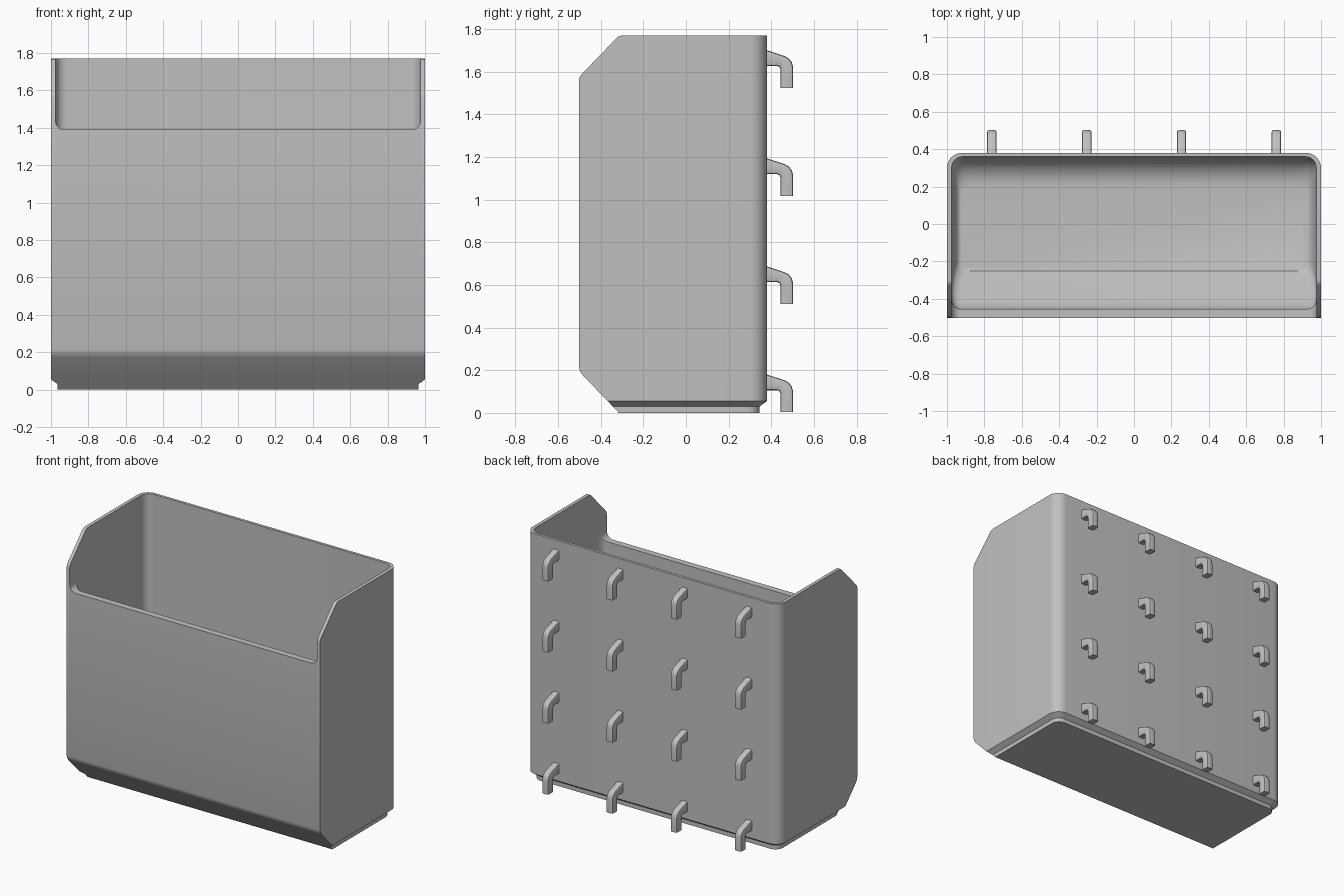
import bpy, bmesh
from math import sin, cos, pi, radians

if "Cube" in bpy.data.objects:
    bpy.data.objects.remove(bpy.data.objects["Cube"])

grey = bpy.data.materials.new("plain grey")
grey.use_nodes = True
COLOR = (0.53, 0.53, 0.53, 1)
grey.diffuse_color = COLOR
grey.node_tree.nodes["Principled BSDF"].inputs["Base Color"].default_value = COLOR


def finish(name, bm):
    bmesh.ops.recalc_face_normals(bm, faces=bm.faces[:])
    mesh = bpy.data.meshes.new(name)
    bm.to_mesh(mesh)
    bm.free()
    mesh.materials.append(grey)
    obj = bpy.data.objects.new(name, mesh)
    bpy.context.collection.objects.link(obj)
    return obj


def smooth(obj):
    bpy.ops.object.select_all(action="DESELECT")
    obj.select_set(True)
    bpy.context.view_layer.objects.active = obj
    bpy.ops.object.shade_smooth_by_angle(angle=radians(32))


def corner(cx, cy, r, start, steps=8):
    """Quarter arc, or a single point when the radius is zero."""
    if r == 0:
        return [(cx, cy)]
    angles = [start + pi / 2 * i / steps for i in range(steps + 1)]
    return [(cx + r * cos(a), cy + r * sin(a)) for a in angles]


def plan(w, front, back, rf, rb):
    """Rectangle with separate front and back corner radii."""
    return (corner(w - rb, back - rb, rb, 0) + corner(rb - w, back - rb, rb, pi / 2)
            + corner(rf - w, front + rf, rf, pi) + corner(w - rf, front + rf, rf, 1.5 * pi))


def loft(name, levels):
    """Skin a stack of plans, given as (z, half width, front, back, rf, rb)."""
    bm = bmesh.new()
    rings = [[bm.verts.new((x, y, z)) for x, y in plan(*args)] for z, *args in levels]
    n = len(rings[0])
    for a, b in zip(rings, rings[1:]):
        for i in range(n):
            j = (i + 1) % n
            bm.faces.new((a[i], a[j], b[j], b[i]))
    bm.faces.new(rings[0])
    bm.faces.new(rings[-1])
    return finish(name, bm)


def extrude(name, points, direction):
    """Prism from a flat outline."""
    bm = bmesh.new()
    face = bm.faces.new([bm.verts.new(p) for p in points])
    ext = bmesh.ops.extrude_face_region(bm, geom=[face])
    moved = [v for v in ext["geom"] if isinstance(v, bmesh.types.BMVert)]
    bmesh.ops.translate(bm, verts=moved, vec=direction)
    return finish(name, bm)


# Outer shell: stepped foot, chamfered front, rounded back corners
shell = [(0, .965, -.315, .345, 0, .06), (.03, .965, -.343, .345, 0, .06),
         (.055, 1, -.367, .38, 0, .08), (.175, 1, -.483, .38, 0, .08),
         (.195, 1, -.497, .38, 0, .08), (.215, 1, -.502, .38, 0, .08),
         (1.56, 1, -.502, .38, 0, .08), (1.575, 1, -.499, .38, 0, .08),
         (1.59, 1, -.488, .38, 0, .08), (1.76, 1, -.324, .38, 0, .08),
         (1.767, 1, -.315, .38, 0, .08), (1.77, 1, -.3, .38, 0, .08)]
bin_body = loft("bin_body", shell)

# Cavity: filleted floor and a sloping front that follows the chamfer
levels = []
for i in range(11):
    a = pi / 2 * i / 10
    z = .03 + .16 * (1 - cos(a))
    front = -.455 + max(0, .235 - z)
    levels.append((z, .975 - .05 * (1 - sin(a)), front, .36 - .16 * (1 - sin(a)), .05, .06))
levels += [(.22, .975, -.44, .36, .05, .06), (.26, .975, -.455, .36, .05, .06),
           (2, .975, -.455, .36, .05, .06)]
cavity = loft("cavity_cutter", levels)

# Low front opening with rounded lower corners
W, LIP, R = .976, 1.39, .05
outline = [(-W, 2), *corner(R - W, LIP + R, R, pi), *corner(W - R, LIP + R, R, 1.5 * pi), (W, 2)]
opening = extrude("opening_cutter", [(x, -.8, z) for x, z in outline], (0, .42, 0))

for cutter in (cavity, opening):
    mod = bin_body.modifiers.new(cutter.name, "BOOLEAN")
    mod.operation = "DIFFERENCE"
    mod.solver = "EXACT"
    mod.object = cutter
    bpy.context.view_layer.objects.active = bin_body
    bin_body.select_set(True)
    bpy.ops.object.modifier_apply(modifier=mod.name)
    bpy.data.objects.remove(cutter)
smooth(bin_body)

# Grid of mounting hooks on the back
hook_side = [(.37, .183), (.462, .153), (.482, .142), (.496, .124), (.502, .102), (.502, .004),
             (.443, .004), (.443, .09), (.439, .101), (.428, .106), (.37, .106)]
for row in range(4):
    for col in range(4):
        x, z = -.76 + col * .507, row * .507
        hook = extrude(f"hook_{row + 1}_{col + 1}",
                       [(x - .025, y, z + h) for y, h in hook_side], (.05, 0, 0))
        # soften the long side edges only
        bm = bmesh.new()
        bm.from_mesh(hook.data)
        rim = [e for e in bm.edges if abs(e.verts[0].co.x - e.verts[1].co.x) < .001
               and max(v.co.z for v in e.verts) > z + .01
               and max(v.co.y for v in e.verts) > .38]
        bmesh.ops.bevel(bm, geom=rim, offset=.01, segments=2, affect="EDGES", profile=.5)
        bm.to_mesh(hook.data)
        bm.free()
        smooth(hook)
